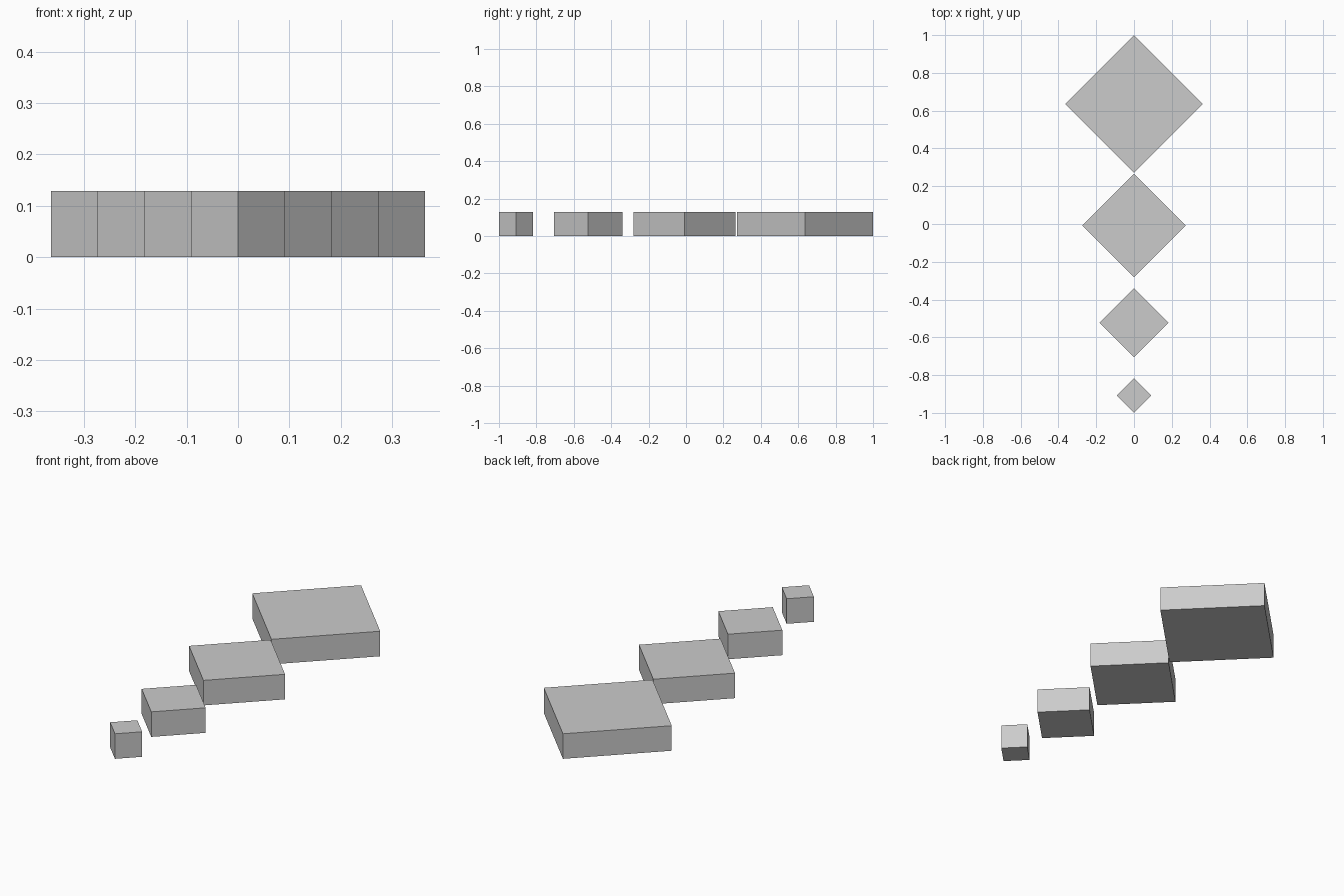
import bpy
from math import pi, sqrt

if "Cube" in bpy.data.objects:
    bpy.data.objects.remove(bpy.data.objects["Cube"])

S = 2 / (12 + 2.5 * sqrt(2))   # side of the smallest block, and the height of all


def block(name, k, y):
    # square slab with side k*S, turned 45 degrees, standing on the ground
    bpy.ops.mesh.primitive_cube_add(size=1, location=(0, y, S / 2), rotation=(0, 0, pi / 4))
    ob = bpy.context.object
    ob.name = name
    ob.scale = (k * S, k * S, S)


# row of blocks growing from front to back, with growing spacing
names = ["tiny_block", "small_block", "medium_block", "large_block"]
y = -1 + S / sqrt(2)
for k, name in enumerate(names, start=1):
    block(name, k, y)
    y += (k + 2) * S
